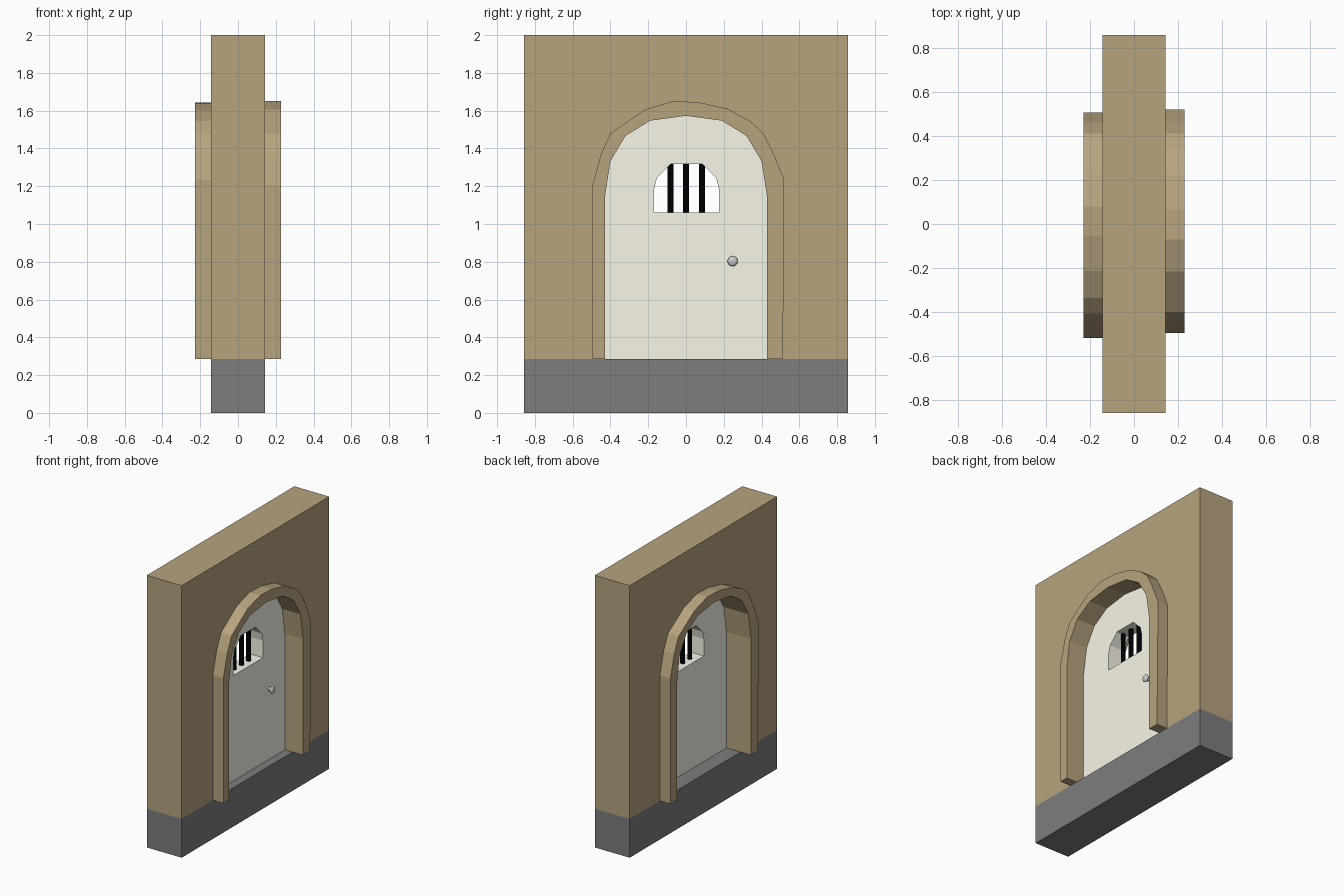
import bpy, bmesh
from math import radians
from mathutils import Matrix

if "Cube" in bpy.data.objects:
    bpy.data.objects.remove(bpy.data.objects["Cube"])


def material(name, rgb):
    m = bpy.data.materials.new(name)
    m.diffuse_color = (*rgb, 1)
    m.use_nodes = True
    m.node_tree.nodes["Principled BSDF"].inputs["Base Color"].default_value = m.diffuse_color
    return m


SAND = material("sandstone", (0.475, 0.37, 0.21))
STONE = material("base_stone", (0.205, 0.205, 0.205))
CREAM = material("cream_paint", (0.95, 0.93, 0.82))
BLACK = material("black_iron", (0.0, 0.0, 0.0))
STEEL = material("steel", (0.55, 0.55, 0.55))


def finish(name, bm, mat):
    bmesh.ops.recalc_face_normals(bm, faces=bm.faces)
    me = bpy.data.meshes.new(name)
    bm.to_mesh(me)
    bm.free()
    me.materials.append(mat)
    ob = bpy.data.objects.new(name, me)
    bpy.context.collection.objects.link(ob)
    return ob


def prism(name, loops, x0, x1, mat):
    """Fill (y, z) outlines, extra loops being holes, and extrude from x0 to x1."""
    bm = bmesh.new()
    for loop in loops:
        vs = [bm.verts.new((x0, y, z)) for y, z in loop]
        for a, b in zip(vs, vs[1:] + vs[:1]):
            bm.edges.new((a, b))
    bmesh.ops.triangle_fill(bm, use_beauty=True, edges=bm.edges[:])
    ext = bmesh.ops.extrude_face_region(bm, geom=bm.faces[:], use_keep_orig=True)
    new = [g for g in ext["geom"] if isinstance(g, bmesh.types.BMVert)]
    bmesh.ops.translate(bm, verts=new, vec=(x1 - x0, 0, 0))
    return finish(name, bm, mat)


def cylinder(name, r, length, loc, mat, sides, rot=Matrix()):
    bm = bmesh.new()
    bmesh.ops.create_cone(bm, cap_ends=True, segments=sides, radius1=r, radius2=r,
                          depth=length, matrix=Matrix.Translation(loc) @ rot)
    return finish(name, bm, mat)


W, FLOOR, TOP = 0.857, 0.285, 2.0

# Outlines: doorway arch, trim outer edge, window
half_arch = [(0.43, FLOOR), (0.43, 1.14), (0.40, 1.333), (0.32, 1.467), (0.19, 1.547)]
arch = half_arch + [(0, 1.573)] + [(-y, z) for y, z in reversed(half_arch)]
trim_edge = [(0.512, FLOOR), (0.52, 1.0), (0.52, 1.235), (0.465, 1.37), (0.41, 1.48),
             (0.34, 1.545), (0.22, 1.61), (0.065, 1.645), (-0.07, 1.65), (-0.215, 1.607),
             (-0.40, 1.48), (-0.45, 1.37), (-0.495, 1.205), (-0.495, FLOOR)]
half_window = [(0.172, 1.06), (0.172, 1.185), (0.157, 1.245), (0.083, 1.318)]
window = [(y + 0.003, z) for y, z in
          half_window + [(-y, z) for y, z in reversed(half_window)]]

# Base and wall with doorway
prism("base", [[(-W, 0), (W, 0), (W, FLOOR), (-W, FLOOR)]], -0.142, 0.142, STONE)
prism("wall", [[(W, FLOOR), (W, TOP), (-W, TOP), (-W, FLOOR)] + arch[::-1]],
      -0.142, 0.142, SAND)

# Raised arch trim on both faces, the far one turned round
prism("trim_right", [trim_edge + arch[::-1]], 0.142, 0.228, SAND)
turned = [(0.008 - y * 1.008, z - 0.008 if z > 1.6 else z) for y, z in trim_edge]
prism("trim_left", [turned + arch], -0.228, -0.142, SAND)

# Door, set nearer the right face, with barred window
prism("door", [arch, window], -0.027, 0.08, CREAM)
for i, y in enumerate((-0.081, 0.001, 0.085)):
    cylinder(f"window_bar_{i + 1}", 0.016, 0.26, (0.027, y, 1.189), BLACK, 12)

# Door knob
cylinder("knob_stem", 0.014, 0.03, (0.088, 0.247, 0.803), STEEL, 12,
         Matrix.Rotation(radians(90), 4, 'Y'))
bm = bmesh.new()
bmesh.ops.create_uvsphere(bm, u_segments=16, v_segments=10, radius=0.027,
                          matrix=Matrix.Translation((0.106, 0.247, 0.803)) @
                          Matrix.Diagonal((0.5, 1, 1, 1)))
knob = finish("door_knob", bm, STEEL)
knob.data.shade_smooth()
